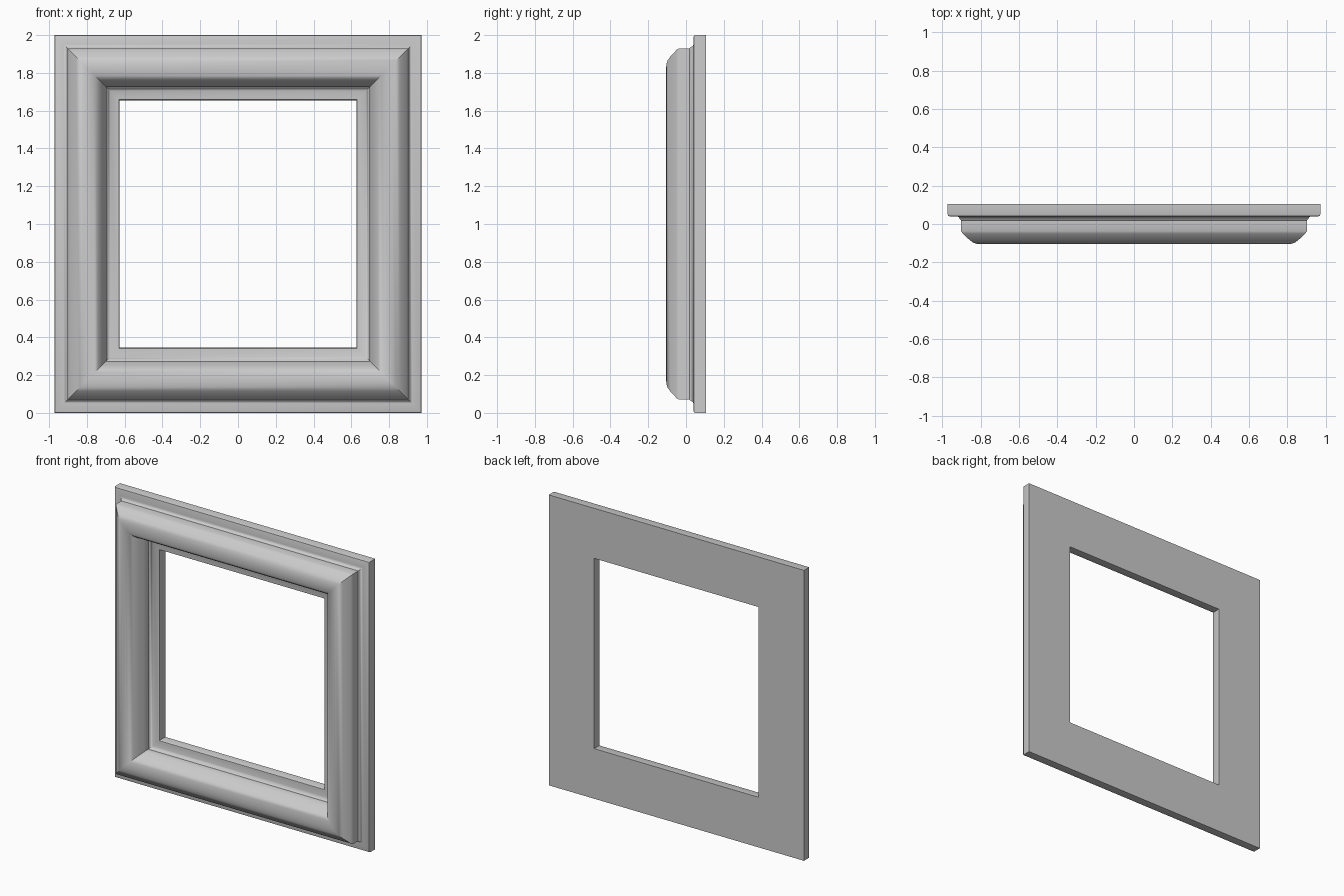
import bpy, bmesh

if "Cube" in bpy.data.objects:
    bpy.data.objects.remove(bpy.data.objects["Cube"])

# Outer half sizes of the frame
HALF_W, HALF_H = 0.972, 1.0

# Moulding cross-section: (distance in from outer edge, y)
profile = [
    (0.0, 0.105), (0.0, 0.050), (0.003, 0.043), (0.010, 0.040),   # outer lip
    (0.050, 0.040), (0.058, 0.036), (0.063, 0.025), (0.070, 0.019),  # cove
    (0.070, -0.037), (0.078, -0.050), (0.115, -0.084),            # outer slope
    (0.135, -0.098), (0.155, -0.104), (0.175, -0.105),            # crest
    (0.195, -0.102), (0.215, -0.095), (0.232, -0.082),
    (0.252, -0.050), (0.267, -0.020), (0.275, 0.000),             # inner slope
    (0.275, 0.019), (0.282, 0.025), (0.287, 0.036), (0.295, 0.040),
    (0.335, 0.040), (0.342, 0.043), (0.345, 0.050), (0.345, 0.105),  # inner lip
]

# Sweep the section round the four mitred corners
bm = bmesh.new()
rings = []
for sx, sz in ((-1, -1), (1, -1), (1, 1), (-1, 1)):
    rings.append([bm.verts.new((sx * (HALF_W - t), y, 1 + sz * (HALF_H - t)))
                  for t, y in profile])
n = len(profile)
for i in range(4):
    a, b = rings[i], rings[(i + 1) % 4]
    for j in range(n):
        k = (j + 1) % n
        bm.faces.new((a[j], b[j], b[k], a[k]))
bmesh.ops.recalc_face_normals(bm, faces=bm.faces)

mesh = bpy.data.meshes.new("window_frame")
bm.to_mesh(mesh)
bm.free()
frame = bpy.data.objects.new("window_frame", mesh)
bpy.context.collection.objects.link(frame)

# Smooth moulding with crisp mitres and steps
bpy.context.view_layer.objects.active = frame
frame.select_set(True)
bpy.ops.object.shade_smooth_by_angle(angle=0.7)
